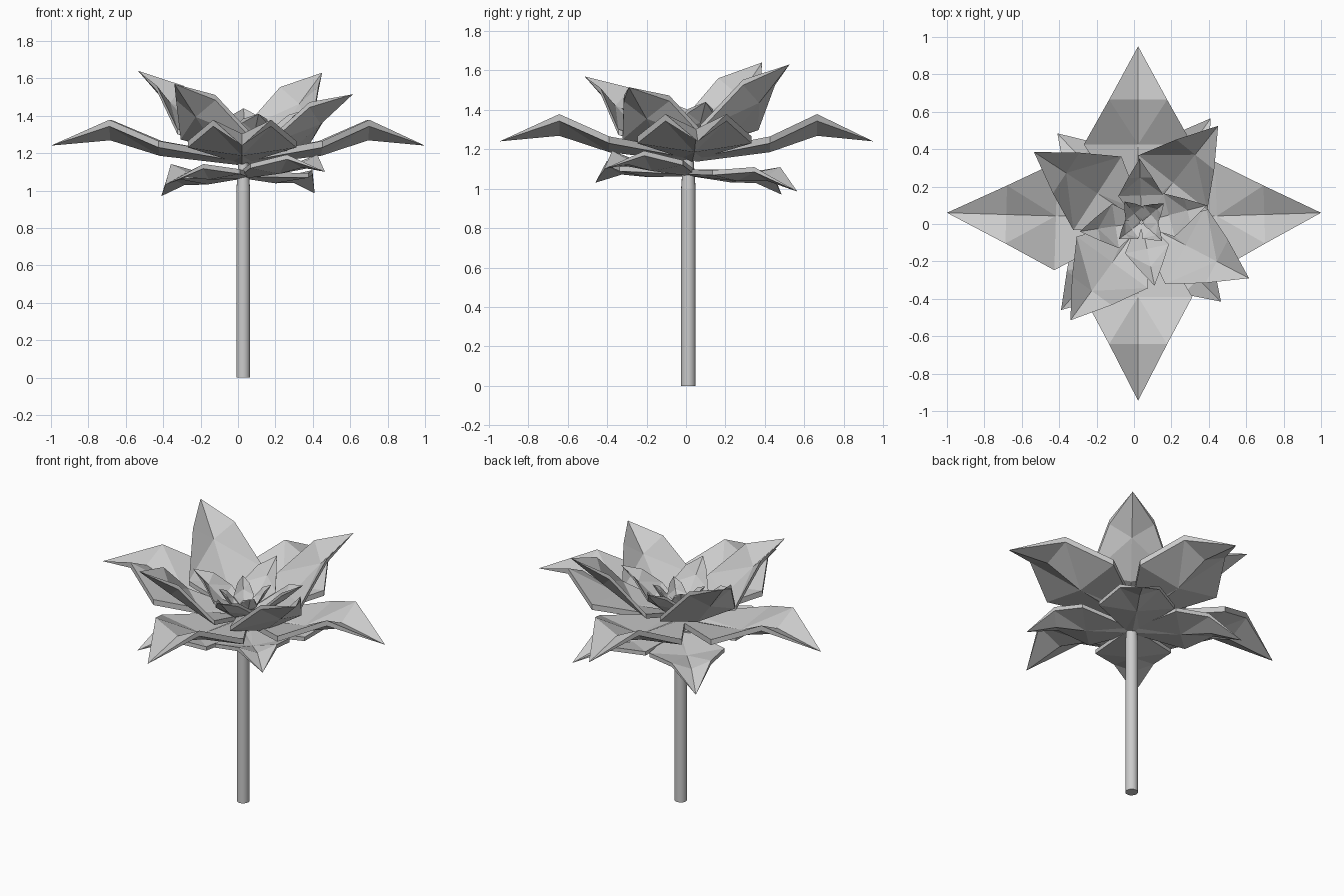
import bpy, bmesh
from mathutils import Vector

if "Cube" in bpy.data.objects:
    bpy.data.objects.remove(bpy.data.objects["Cube"])


def petal(name, base, tip, stations, thick):
    """Folded low-poly petal: each station is (t, half width, keel z, edge z) with z relative
    to the straight line from base to tip."""
    base, tip = Vector(base), Vector(tip)
    axis = tip - base
    side = Vector((-axis.y, axis.x, 0)).normalized()
    up = Vector((0, 0, 1))
    bm = bmesh.new()
    rings = []
    for t, hw, keel, edge in stations:
        mid = base + axis * t
        top = [mid + side * hw * s + up * (edge if s else keel) for s in (1, 0, -1)]
        bottom = [p - up * thick for p in reversed(top)]
        rings.append([bm.verts.new(p) for p in top + bottom])
    for a, b in zip(rings, rings[1:]):
        for i in range(6):
            j = (i + 1) % 6
            bm.faces.new((a[i], a[j], b[j], b[i]))
    end = bm.verts.new(tip)
    for i in range(6):
        bm.faces.new((rings[-1][i], rings[-1][(i + 1) % 6], end))
    bm.faces.new(rings[0])
    bmesh.ops.triangulate(bm, faces=[f for f in bm.faces if len(f.verts) > 3])
    bmesh.ops.recalc_face_normals(bm, faces=bm.faces)
    mesh = bpy.data.meshes.new(name)
    bm.to_mesh(mesh)
    bm.free()
    bpy.context.collection.objects.link(bpy.data.objects.new(name, mesh))


def whorl(name, base, tips, stations, thick):
    for i, tip in enumerate(tips):
        petal(f"{name}_{i + 1}", base, tip, stations, thick)


# Stem with a slightly tapered neck
for name, r1, r2, z0, z1 in (("stem", .037, .037, 0, 1.0), ("stem_neck", .037, .025, 1.0, 1.17)):
    bpy.ops.mesh.primitive_cone_add(vertices=16, radius1=r1, radius2=r2, depth=z1 - z0,
                                    location=(.028, .012, (z0 + z1) / 2))
    bpy.context.object.name = name
    bpy.ops.object.shade_smooth_by_angle()

# Drooping leaves under the flower
whorl("lower_leaf", (.03, .02, 1.09),
      [(.41, .565, .985), (-.41, .485, .97), (-.39, -.46, 1.03), (.465, -.415, 1.10)],
      [(.02, .04, 0, .01), (.44, .22, .02, .05), (.72, .115, .05, .095)], .025)

# Four large spreading petals
whorl("outer_petal", (.022, .03, 1.17),
      [(1.0, .06, 1.24), (.022, .95, 1.24), (-1.0, .06, 1.24), (.022, -.945, 1.24)],
      [(.02, .05, 0, .02), (.43, .29, .02, .065), (.69, .155, .085, .16)], .035)

# Four upright petals
whorl("middle_petal", (.04, .01, 1.19),
      [(.45, .525, 1.63), (-.535, .385, 1.64), (-.34, -.515, 1.57), (.615, -.29, 1.515)],
      [(.03, .05, 0, .02), (.41, .235, -.09, -.045), (.7, .13, -.035, .055)], .028)

# Small inner petals
whorl("inner_petal", (.04, .01, 1.22),
      [(.39, .10, 1.44), (.03, .35, 1.44), (-.29, -.04, 1.42), (.11, -.33, 1.41)],
      [(.03, .03, 0, .01), (.42, .12, -.04, 0), (.7, .065, -.02, .03)], .02)

# Tiny petals at the heart
whorl("heart_petal", (.04, .01, 1.22),
      [(.16, .11, 1.38), (-.05, .12, 1.38), (-.08, -.08, 1.36), (.15, -.09, 1.36)],
      [(.05, .015, 0, .01), (.42, .06, -.03, 0), (.7, .035, -.02, .02)], .012)
